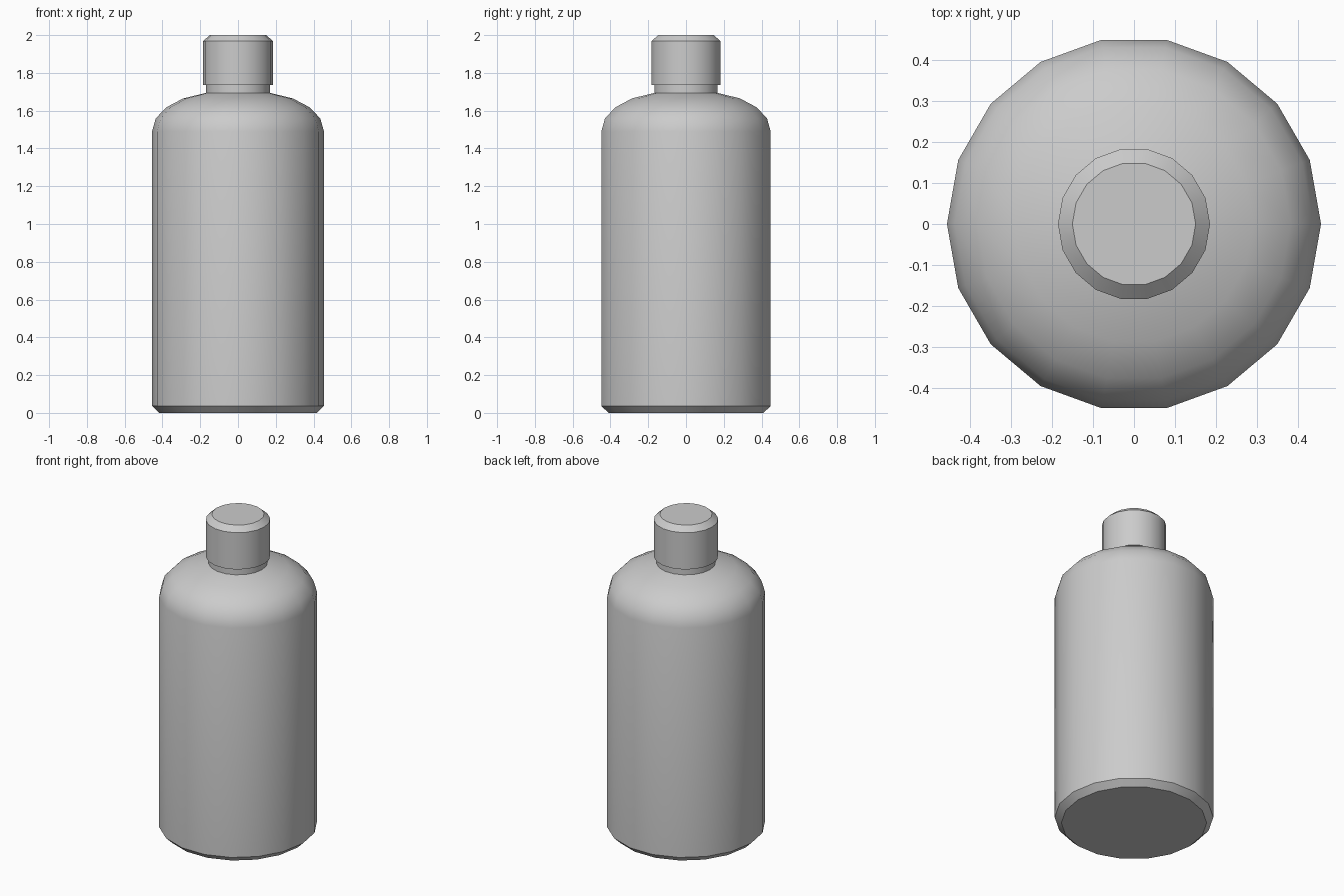
import bpy, bmesh, math

if "Cube" in bpy.data.objects:
    bpy.data.objects.remove(bpy.data.objects["Cube"])

SIDES = 18


def lathe(name, profile, cap_top=True):
    """Revolve (radius, z) points around z, closing the ends with flat faces."""
    bm = bmesh.new()
    rings = []
    for r, z in profile:
        rings.append([bm.verts.new((r * math.cos(2 * math.pi * i / SIDES),
                                    r * math.sin(2 * math.pi * i / SIDES), z))
                      for i in range(SIDES)])
    for low, high in zip(rings, rings[1:]):
        for i in range(SIDES):
            j = (i + 1) % SIDES
            bm.faces.new((low[i], low[j], high[j], high[i]))
    bm.faces.new(rings[0][::-1])
    if cap_top:
        bm.faces.new(rings[-1])
    mesh = bpy.data.meshes.new(name)
    bm.to_mesh(mesh)
    bm.free()
    obj = bpy.data.objects.new(name, mesh)
    bpy.context.collection.objects.link(obj)
    bpy.ops.object.select_all(action='DESELECT')
    obj.select_set(True)
    bpy.context.view_layer.objects.active = obj
    bpy.ops.object.shade_smooth_by_angle(angle=math.radians(32))
    return obj


# Bottle body: chamfered base, straight wall, rounded shoulder, short neck
lathe("bottle_body", [
    (0.417, 0.0), (0.455, 0.037), (0.455, 1.49),
    (0.436, 1.558), (0.381, 1.617), (0.29, 1.665), (0.17, 1.694),
    (0.17, 1.735),
], cap_top=False)

# Screw cap with a chamfered top edge
lathe("cap", [(0.185, 1.735), (0.185, 1.968), (0.15, 2.0)])
